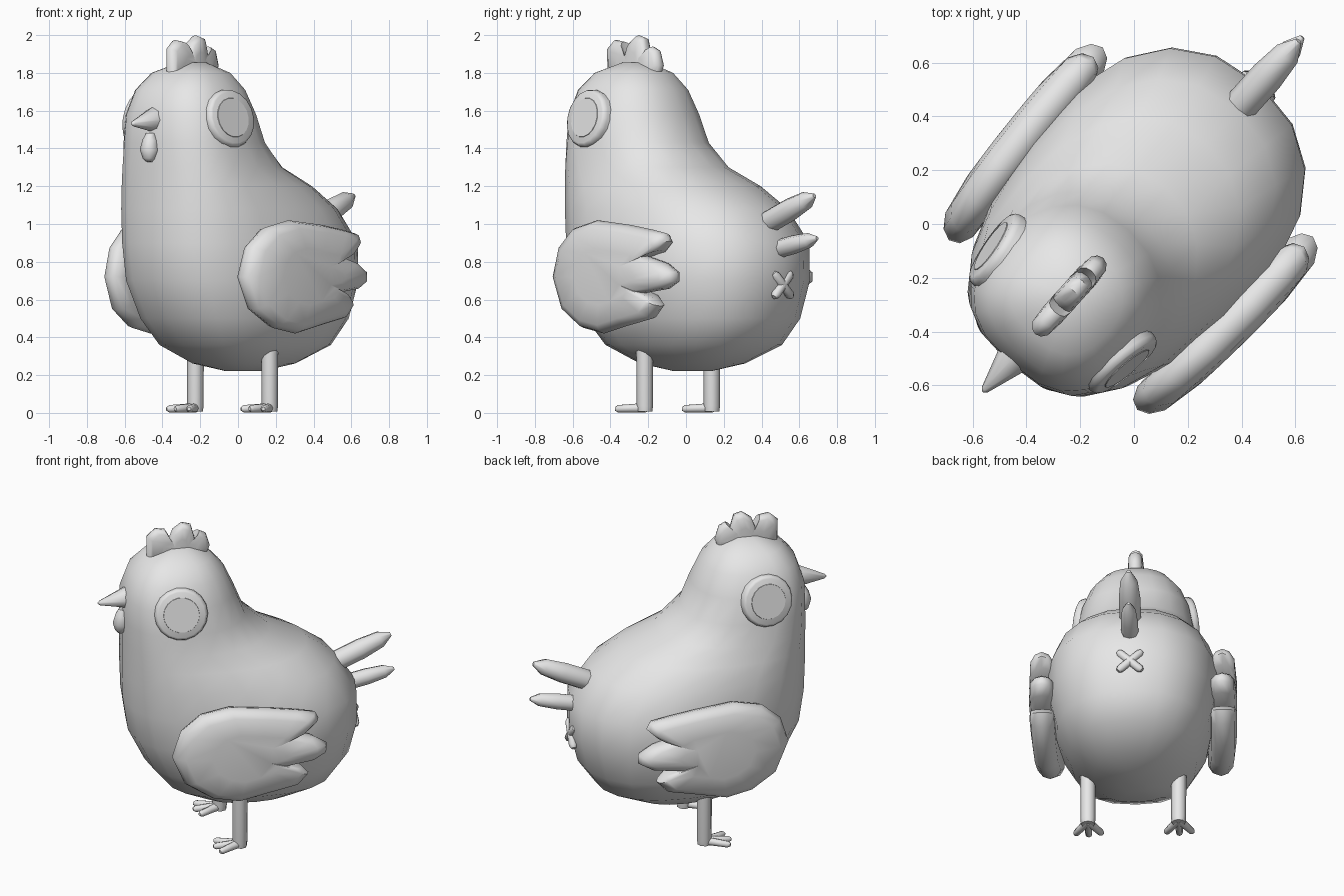
import bpy, bmesh, math
from mathutils import Matrix, Vector

if "Cube" in bpy.data.objects:
    bpy.data.objects.remove(bpy.data.objects["Cube"])

grey = bpy.data.materials.new("light grey")
grey.use_nodes = True
COL = (0.8, 0.8, 0.8, 1)
grey.diffuse_color = COL
grey.node_tree.nodes["Principled BSDF"].inputs["Base Color"].default_value = COL

# The bird is modelled facing -y, then turned to look over the corner
TURN = Matrix.Rotation(math.radians(-42), 4, "Z")


def finish(name, bm, angle=50):
    bmesh.ops.recalc_face_normals(bm, faces=bm.faces)
    bm.transform(TURN)
    mesh = bpy.data.meshes.new(name)
    bm.to_mesh(mesh)
    bm.free()
    mesh.materials.append(grey)
    ob = bpy.data.objects.new(name, mesh)
    bpy.context.collection.objects.link(ob)
    bpy.ops.object.select_all(action="DESELECT")
    ob.select_set(True)
    bpy.context.view_layer.objects.active = ob
    bpy.ops.object.shade_smooth_by_angle(angle=math.radians(angle))


def loft(bm, rings):
    """Skin a list of point rings and cap both ends."""
    loops = [[bm.verts.new(p) for p in ring] for ring in rings]
    for a, b in zip(loops, loops[1:]):
        for i in range(len(a)):
            j = (i + 1) % len(a)
            bm.faces.new((a[i], a[j], b[j], b[i]))
    bm.faces.new(loops[0])
    bm.faces.new(loops[-1])


def spindle(bm, start, end, profile, seg=8):
    """Round bar from start to end; profile holds (fraction, radius)."""
    start, end = Vector(start), Vector(end)
    rot = (end - start).to_track_quat("Z", "Y")
    rings = []
    for t, r in profile:
        c = start.lerp(end, t)
        rings.append([c + rot @ Vector((r * math.cos(k * math.tau / seg),
                                        r * math.sin(k * math.tau / seg), 0))
                      for k in range(seg)])
    loft(bm, rings)


def pillow(bm, outline, centre, half, place):
    """Swollen pad from a (y, z) outline; place(offset, y) gives x."""
    cy, cz = centre
    puff = [(0.5, 1), (0.85, 0.85), (0.96, 0.5)]
    steps = [(s, -h) for s, h in puff] + [(1, 0)] + [(s, h) for s, h in reversed(puff)]
    rings = []
    for s, h in steps:
        scaled = [(cy + (y - cy) * s, cz + (z - cz) * s) for y, z in outline]
        rings.append([(place(h * half, y), y, z) for y, z in scaled])
    loft(bm, rings)


# Body and head: stacked egg-shaped slices (height, front, back, half width, skew)
slices = [
    (0.222, -0.06, 0.16, 0.08, 0.0), (0.262, -0.24, 0.34, 0.23, 0.05),
    (0.36, -0.44, 0.55, 0.37, 0.08), (0.50, -0.56, 0.65, 0.445, 0.1),
    (0.70, -0.66, 0.70, 0.49, 0.12), (0.90, -0.69, 0.695, 0.495, 0.12),
    (1.08, -0.695, 0.57, 0.455, 0.05), (1.20, -0.695, 0.40, 0.41, -0.01),
    (1.30, -0.695, 0.18, 0.37, -0.04), (1.43, -0.695, 0.03, 0.35, 0.0),
    (1.58, -0.69, -0.03, 0.325, 0.0), (1.71, -0.645, -0.09, 0.275, 0.0),
    (1.80, -0.56, -0.17, 0.2, 0.0), (1.855, -0.42, -0.29, 0.07, 0.0),
]


def rounded(v, power):
    return math.copysign(abs(v) ** power, v)


bm = bmesh.new()
body_rings = []
for z, front, back, w, skew in slices:
    ring = []
    for k in range(20):
        a = math.tau * k / 20
        power = 0.9 if math.sin(a) > 0 else 0.76
        s, c = rounded(math.sin(a), power), rounded(math.cos(a), power)
        ring.append((w * c * (1 + skew * s), (front + back) / 2 + (back - front) / 2 * s, z))
    body_rings.append(ring)
loft(bm, body_rings)
finish("body", bm, 60)

# Comb with three lobes along the crown
comb = [
    (-0.545, 1.73), (-0.55, 1.93), (-0.5, 1.975), (-0.44, 1.965), (-0.412, 1.9),
    (-0.39, 1.96), (-0.335, 2.0), (-0.285, 1.985), (-0.26, 1.89), (-0.235, 1.94),
    (-0.195, 1.92), (-0.17, 1.84), (-0.2, 1.77), (-0.36, 1.77),
]
bm = bmesh.new()
pillow(bm, comb, (-0.36, 1.82), 0.045, lambda off, y: off)
finish("comb", bm)

# Beak and wattle
bm = bmesh.new()
spindle(bm, (0, -0.6, 1.56), (0, -0.84, 1.53),
        ((0, 0.078), (0.3, 0.066), (0.95, 0.015), (1, 0.004)))
finish("beak", bm)
bm = bmesh.new()
spindle(bm, (0, -0.69, 1.48), (0, -0.705, 1.33),
        ((0, 0.025), (0.25, 0.042), (0.6, 0.052), (0.9, 0.034), (1, 0.018)))
finish("wattle", bm)

# Wing outline in side view (y, z), with three blunt feathers behind
wing = [
    (-0.505, 0.72), (-0.455, 0.88), (-0.34, 0.98), (-0.17, 1.02), (0.08, 0.995),
    (0.24, 0.97), (0.34, 0.95), (0.36, 0.91), (0.31, 0.862), (0.2, 0.83),
    (0.33, 0.795), (0.41, 0.745), (0.41, 0.695), (0.34, 0.655), (0.19, 0.635),
    (0.26, 0.61), (0.3, 0.565), (0.24, 0.50), (0.05, 0.46), (-0.12, 0.42),
    (-0.28, 0.45), (-0.43, 0.545),
]

for side, label in ((1, "left"), (-1, "right")):
    bm = bmesh.new()
    pillow(bm, wing, (-0.06, 0.72), 0.08,
           lambda off, y: side * (0.528 + off - 0.1 * (y - 0.25) ** 2))
    finish(label + "_wing", bm, 60)

    # Eye: rounded rim disc with a slightly raised inner disc
    eye = Vector((side * 0.257, -0.405, 1.547))
    out = Vector((side, -0.14, 0.2)).normalized()
    bm = bmesh.new()
    spindle(bm, eye, eye + out * 0.085,
            ((0, 0.157), (0.7, 0.157), (0.92, 0.15), (1, 0.138)), 18)
    finish(label + "_eye_rim", bm, 60)
    bm = bmesh.new()
    spindle(bm, eye + out * 0.08, eye + out * 0.088, ((0, 0.108), (1, 0.105)), 18)
    finish(label + "_eye", bm, 30)

    # Leg and three forward toes
    ankle = Vector((side * 0.265 + 0.006, -0.05, 0.027))
    bm = bmesh.new()
    spindle(bm, ankle - Vector((0, 0, 0.02)), ankle + Vector((0, 0, 0.36)),
            ((0, 0.04), (0.08, 0.044), (0.8, 0.045), (1, 0.05)))
    for turn in (-30, 0, 30):
        a = math.radians(turn)
        tip = ankle + Vector((math.sin(a), -math.cos(a), 0)) * 0.16
        tip.z = 0.021
        spindle(bm, ankle, tip, ((0, 0.026), (0.5, 0.022), (0.9, 0.02), (1, 0.01)))
    finish(label + "_leg", bm)

# Tail feathers
for label, start, end, r in (("upper", (0, 0.52, 0.98), (0, 0.915, 1.15), 0.063),
                             ("lower", (0, 0.57, 0.85), (0, 0.935, 0.925), 0.05)):
    bm = bmesh.new()
    spindle(bm, start, end, ((0, r * 0.85), (0.1, r), (0.55, r), (0.84, r * 0.8), (1, r * 0.2)))
    finish(label + "_tail_feather", bm)

# Crossed bars under the tail
bm = bmesh.new()
for s in (1, -1):
    spindle(bm, (-0.07 * s, 0.69, 0.612), (0.07 * s, 0.685, 0.742),
            ((0, 0.014), (0.1, 0.025), (0.9, 0.025), (1, 0.014)))
finish("vent", bm)
